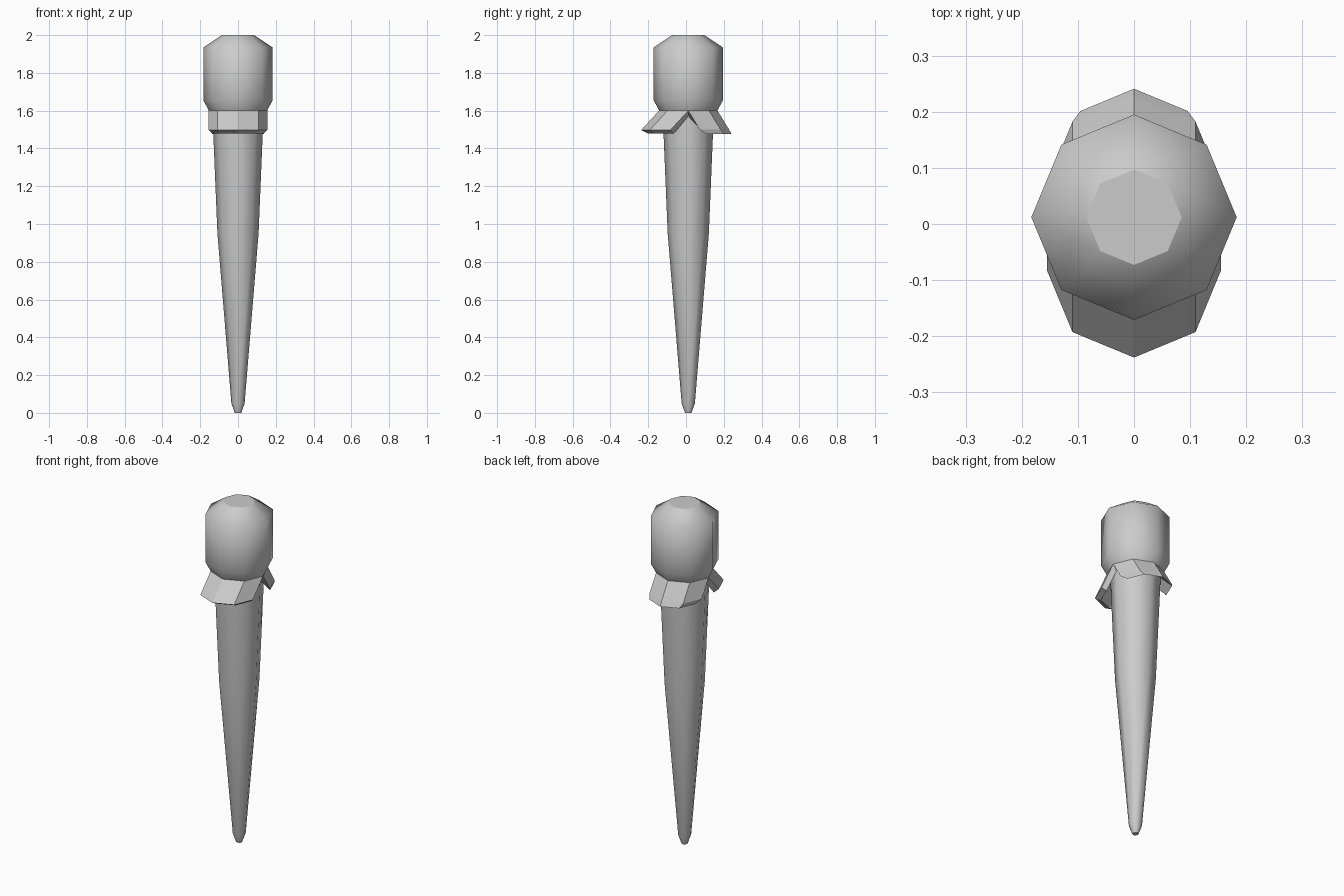
import bpy, bmesh
from math import sin, cos, pi
from mathutils import Vector

cube = bpy.data.objects.get("Cube")
if cube:
    bpy.data.objects.remove(cube, do_unlink=True)

AXIS_Y = 0.012
SIDES = 8

grey = bpy.data.materials.new("light_grey")
grey.use_nodes = True
colour = (0.6, 0.6, 0.6, 1)
grey.diffuse_color = colour
grey.node_tree.nodes["Principled BSDF"].inputs["Base Color"].default_value = colour


def finish(name, bm):
    bmesh.ops.recalc_face_normals(bm, faces=bm.faces[:])
    mesh = bpy.data.meshes.new(name)
    bm.to_mesh(mesh)
    bm.free()
    mesh.materials.append(grey)
    obj = bpy.data.objects.new(name, mesh)
    bpy.context.collection.objects.link(obj)
    return obj


def arc(bm, radius, y, z, start, steps):
    """Vertices at eighth turns around a vertical axis."""
    angles = [start + 2 * pi * i / SIDES for i in range(steps)]
    return [bm.verts.new((radius * cos(a), y + radius * sin(a), z)) for a in angles]


def lathe(name, profile):
    """Eight-sided turned part with smooth walls and flat ends."""
    bm = bmesh.new()
    rings = [arc(bm, r, AXIS_Y, z, 0, SIDES) for r, z in profile]
    for low, high in zip(rings, rings[1:]):
        for i in range(SIDES):
            j = (i + 1) % SIDES
            bm.faces.new((low[i], low[j], high[j], high[i])).smooth = True
    bm.faces.new(rings[0])
    bm.faces.new(rings[-1])
    return finish(name, bm)


def flap(name, start, sections):
    """Half-octagon flared collar, swept around a closed wall section."""
    bm = bmesh.new()
    arcs = [arc(bm, r, y, z, start, SIDES // 2 + 1) for r, y, z in sections]
    for a, b in zip(arcs, arcs[1:] + arcs[:1]):
        for i in range(SIDES // 2):
            bm.faces.new((a[i], a[i + 1], b[i + 1], b[i]))
    for end in (0, -1):
        bm.faces.new([a[end] for a in arcs])
    return finish(name, bm)


# Tapered shaft with a blunt point
lathe("shaft", [(0.017, 0), (0.035, 0.05), (0.109, 0.95), (0.131, 1.48), (0.135, 1.6)])

# Rounded head with a flat top
lathe("head", [(0.152, 1.595), (0.183, 1.655), (0.183, 1.935), (0.085, 2.0)])

# Flared collar: outer top, outer rim, inner rim, inner top
flap("front_collar", pi, [(0.155, AXIS_Y, 1.6), (0.155, -0.083, 1.497),
                          (0.135, -0.065, 1.478), (0.130, AXIS_Y, 1.57)])
flap("back_collar", 0, [(0.155, AXIS_Y, 1.6), (0.155, 0.073, 1.5),
                        (0.135, 0.106, 1.476), (0.130, AXIS_Y, 1.57)])
